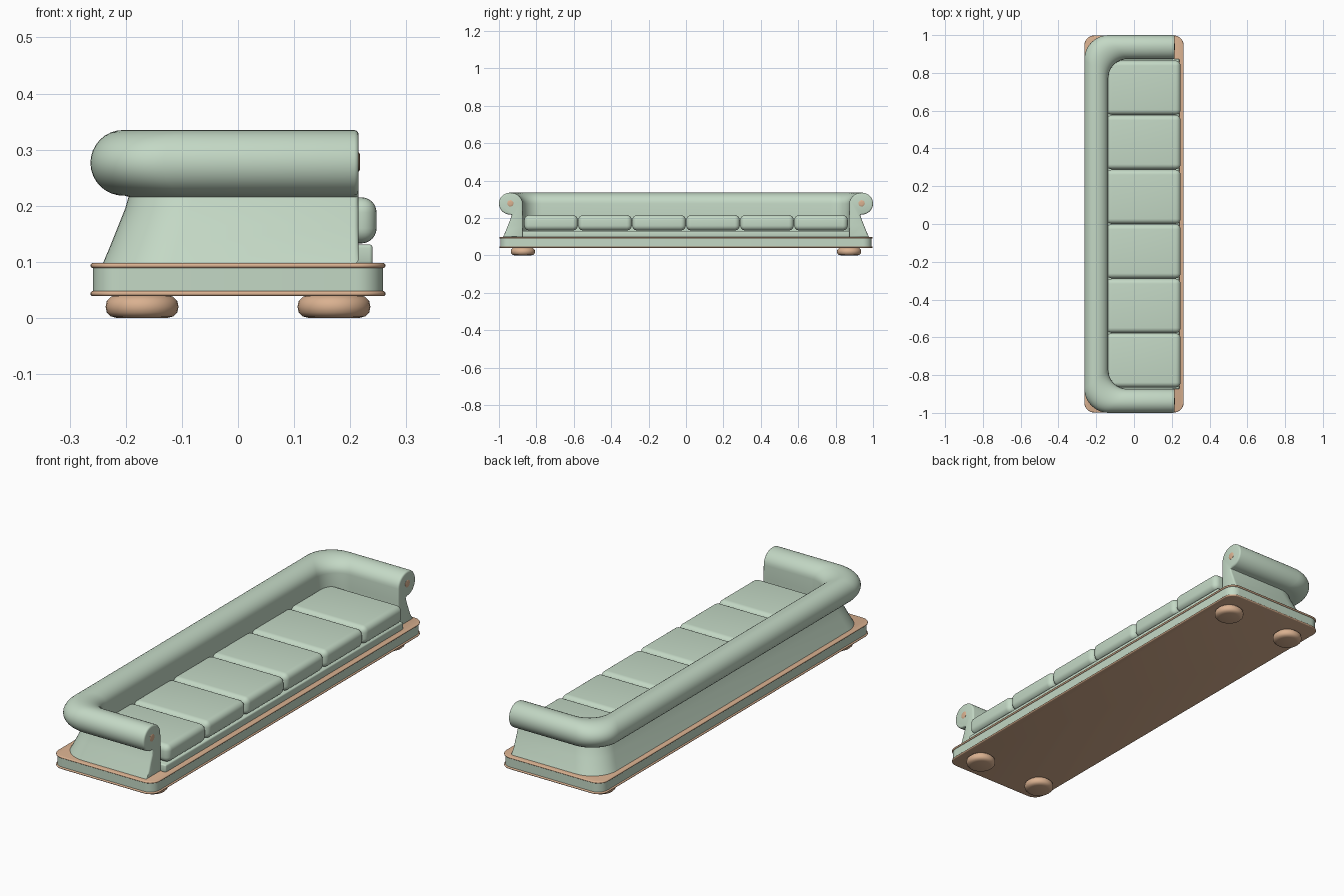
import bpy, bmesh, math
from mathutils import Vector, Matrix

if "Cube" in bpy.data.objects:
    bpy.data.objects.remove(bpy.data.objects["Cube"])


def material(name, rgb):
    m = bpy.data.materials.new(name)
    m.diffuse_color = (*rgb, 1)
    m.use_nodes = True
    m.node_tree.nodes["Principled BSDF"].inputs["Base Color"].default_value = m.diffuse_color
    return m


GREEN = material("sage fabric", (0.55, 0.69, 0.56))
TAN = material("tan wood", (0.70, 0.44, 0.28))


def finish(name, bm, mat, angle=35):
    bmesh.ops.recalc_face_normals(bm, faces=bm.faces)
    me = bpy.data.meshes.new(name)
    bm.to_mesh(me)
    bm.free()
    me.materials.append(mat)
    ob = bpy.data.objects.new(name, me)
    bpy.context.collection.objects.link(ob)
    bpy.ops.object.select_all(action='DESELECT')
    ob.select_set(True)
    bpy.context.view_layer.objects.active = ob
    bpy.ops.object.shade_smooth_by_angle(angle=math.radians(angle))
    return ob


def loft(name, rings, mat, angle=35):
    """Skin a list of closed rings and cap both ends."""
    bm = bmesh.new()
    vs = [[bm.verts.new(p) for p in r] for r in rings]
    n = len(rings[0])
    for a, b in zip(vs, vs[1:]):
        for i in range(n):
            j = (i + 1) % n
            bm.faces.new((a[i], a[j], b[j], b[i]))
    bm.faces.new(vs[0])
    bm.faces.new(vs[-1])
    return finish(name, bm, mat, angle)


def rounded_rect(hx, hy, r, z, steps=8):
    pts = []
    for k, (sx, sy) in enumerate(((1, 1), (-1, 1), (-1, -1), (1, -1))):
        for i in range(steps + 1):
            a = math.pi / 2 * (k + i / steps)
            pts.append((sx * (hx - r) + r * math.cos(a),
                        sy * (hy - r) + r * math.sin(a), z))
    return pts


def soft_box(name, lo, hi, bevel, segments, mat):
    bm = bmesh.new()
    size = [b - a for a, b in zip(lo, hi)]
    mid = [(a + b) / 2 for a, b in zip(lo, hi)]
    bmesh.ops.create_cube(bm, size=1, matrix=Matrix.Translation(mid) @ Matrix.Diagonal((*size, 1)))
    bmesh.ops.bevel(bm, geom=bm.edges[:], offset=bevel, segments=segments, profile=0.5, affect='EDGES')
    return finish(name, bm, mat, 40)


# Plinth with two rounded wooden trims
loft("plinth", [rounded_rect(0.258, 0.993, 0.048, z) for z in (0.044, 0.094)], GREEN)
for name, z0 in (("lower_trim", 0.039), ("upper_trim", 0.089)):
    rings = []
    for i in range(7):
        t = -math.pi / 2 + math.pi * i / 6
        o = 0.0045 * (math.cos(t) - 1)
        rings.append(rounded_rect(0.263 + o, 0.998 + o, 0.052 + o, z0 + 0.0045 * (1 + math.sin(t))))
    loft(name, rings, TAN, 45)

# Bun feet
FOOT = [(0.045, 0), (0.056, 0.003), (0.063, 0.010), (0.065, 0.020), (0.063, 0.030), (0.055, 0.038), (0.045, 0.041)]
for sx in (-1, 1):
    for sy in (-1, 1):
        loft(f"foot_{'back' if sx < 0 else 'front'}_{'left' if sy < 0 else 'right'}",
             [[(sx * 0.171 + r * math.cos(a), sy * 0.872 + r * math.sin(a), z)
               for a in (math.tau * i / 28 for i in range(28))] for r, z in FOOT], TAN, 50)

# Rolled back and arms: profile of (distance inward, height) swept along a U
prof = [(0.022, 0.097), (0.036, 0.13), (0.050, 0.165), (0.062, 0.195), (0.068, 0.216)]
for i in range(17):
    a = math.radians(-88 - 182 * i / 16)
    prof.append((0.0585 + 0.0585 * math.cos(a), 0.2765 + 0.0585 * math.sin(a)))
for i in range(1, 9):
    a = math.radians(90 - 90 * i / 8)
    prof.append((0.0585 + 0.068 * math.cos(a), 0.2765 + 0.0585 * math.sin(a)))
prof += [(0.1275, 0.22), (0.128, 0.16), (0.128, 0.097)]


def inset(points, amount):
    out = []
    n = len(points)
    for i, p in enumerate(points):
        t = Vector(points[(i + 1) % n]) - Vector(points[i - 1])
        t.normalize()
        out.append((p[0] + t.y * amount, max(0.097, p[1] - t.x * amount)))
    return out


def station(d, side, t):
    """Point on the corner arc at fraction t for inward offset d."""
    r = 0.13 - 0.03 * d / 0.128
    a = t * math.pi / 2
    return (-0.263 + d + r - r * math.sin(a), side * (1 - d - r + r * math.cos(a)))


def arm_end(side):
    rings = []
    for i in range(4):
        a = math.pi / 2 * i / 3
        ring = inset(prof, 0.008 * (1 - math.sin(a)))
        rings.append([(0.207 + 0.008 * math.cos(a), side * (1 - d), z) for d, z in ring])
    return rings


def corner(side):
    return [[(*station(d, side, i / 12), z) for d, z in prof] for i in range(13)]


rings = arm_end(1) + corner(1) + corner(-1)[::-1] + arm_end(-1)[::-1]
loft("rolled_back_and_arms", rings, GREEN, 40)

# Wooden buttons on the arm ends
for side in (-1, 1):
    loft(f"arm_button_{'left' if side < 0 else 'right'}",
         [[(x, side * 0.939 + r * math.cos(a), 0.278 + r * math.sin(a))
           for a in (math.tau * i / 20 for i in range(20))]
          for x, r in ((0.210, 0.017), (0.2155, 0.017), (0.217, 0.014), (0.2175, 0.008))], TAN)

# Seat deck and six cushions
soft_box("seat_deck", (-0.16, -0.874, 0.095), (0.24, 0.874, 0.131), 0.006, 3, GREEN)
W = 1.732 / 6
for i in range(6):
    y = -0.866 + W * i
    soft_box(f"cushion_{i + 1}", (-0.145, y + 0.001, 0.133), (0.247, y + W - 0.001, 0.215), 0.027, 6, GREEN)
